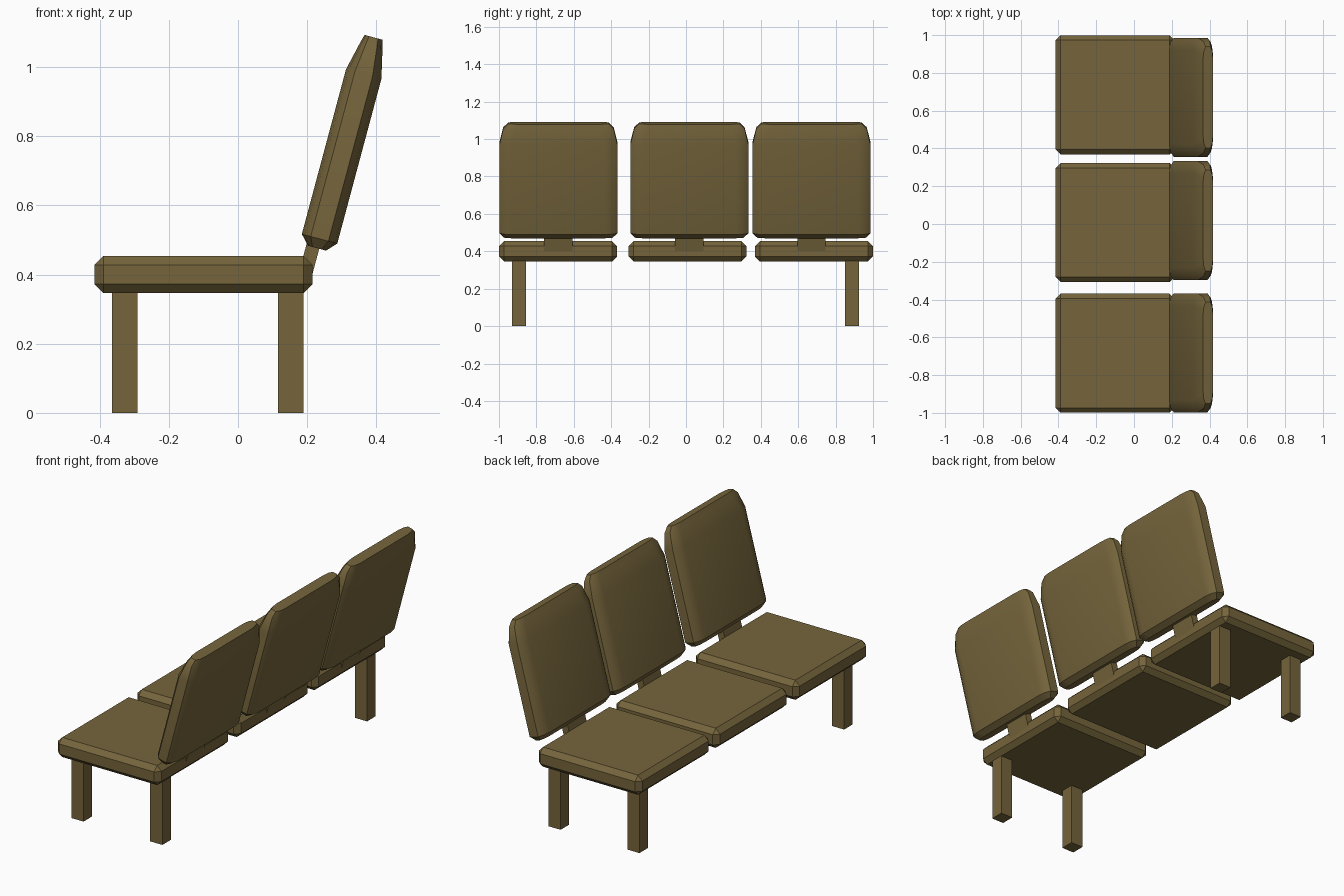
import bpy, bmesh, math
from mathutils import Matrix, Vector

if "Cube" in bpy.data.objects:
    bpy.data.objects.remove(bpy.data.objects["Cube"])

mat = bpy.data.materials.new("olive_brown")
mat.diffuse_color = (0.18, 0.13, 0.045, 1)
mat.use_nodes = True
mat.node_tree.nodes["Principled BSDF"].inputs["Base Color"].default_value = mat.diffuse_color
TILT = Matrix.Rotation(math.radians(15), 4, 'Y')  # local z leans towards +x


def add_object(name, bm):
    bmesh.ops.recalc_face_normals(bm, faces=bm.faces)
    mesh = bpy.data.meshes.new(name)
    bm.to_mesh(mesh)
    bm.free()
    mesh.materials.append(mat)
    obj = bpy.data.objects.new(name, mesh)
    bpy.context.collection.objects.link(obj)
    return obj


def box(name, x, y, z, bevel=0.0, tilt=False):
    bm = bmesh.new()
    bmesh.ops.create_cube(bm, size=1)
    for v in bm.verts:
        v.co = Vector([(a + b) / 2 + c * (b - a) for (a, b), c in zip((x, y, z), v.co)])
    if bevel:
        bmesh.ops.bevel(bm, geom=bm.edges[:], offset=bevel, segments=1,
                        affect='EDGES', profile=0.5)
    if tilt:
        bm.transform(TILT)
    return add_object(name, bm)


def ring(bm, u, hy, hv, yc):
    # softly crowned cross-section with chamfered corners
    quarter = [(hy, hv * 0.5), (hy - 0.025, hv * 0.85), (hy - 0.065, hv)]
    half = quarter + [(-y, v) for y, v in reversed(quarter)]
    pts = half + [(-y, -v) for y, v in half]
    return [bm.verts.new((0.0975 + v, yc + y, u)) for y, v in pts]


def backrest(name, yc):
    bm = bmesh.new()
    # height along the tilted back, half width, half thickness
    levels = [(0.519, 0.290, 0.027), (0.547, 0.315, 0.053), (1.040, 0.315, 0.053),
              (1.123, 0.295, 0.034), (1.150, 0.268, 0.027)]
    rings = [ring(bm, u, hy, hv, yc) for u, hy, hv in levels]
    for a, b in zip(rings, rings[1:]):
        for i in range(len(a)):
            j = (i + 1) % len(a)
            bm.faces.new((a[i], a[j], b[j], b[i]))
    bm.faces.new(rings[0])
    bm.faces.new(rings[-1])
    bm.transform(TILT)
    obj = add_object(name, bm)
    bpy.ops.object.select_all(action='DESELECT')
    obj.select_set(True)
    bpy.context.view_layer.objects.active = obj
    bpy.ops.object.shade_smooth_by_angle(angle=math.radians(33))


# three seats, each with a leaning backrest on a flat bracket
places = {"left": (-0.684, -0.682), "middle": (0.008, 0.018), "right": (0.684, 0.671)}
for side, (sy, by) in places.items():
    box(f"{side}_seat", (-0.415, 0.215), (sy - 0.315, sy + 0.315), (0.346, 0.454), 0.026)
    box(f"{side}_back_bracket", (0.065, 0.104), (by - 0.076, by + 0.076), (0.42, 0.58), tilt=True)
    backrest(f"{side}_backrest", by)

# four square legs under the outer seats
for side, y in (("left", -0.892), ("right", 0.888)):
    for end, x in (("front", -0.327), ("rear", 0.153)):
        box(f"{side}_{end}_leg", (x - 0.037, x + 0.037), (y - 0.037, y + 0.037), (0, 0.35))
